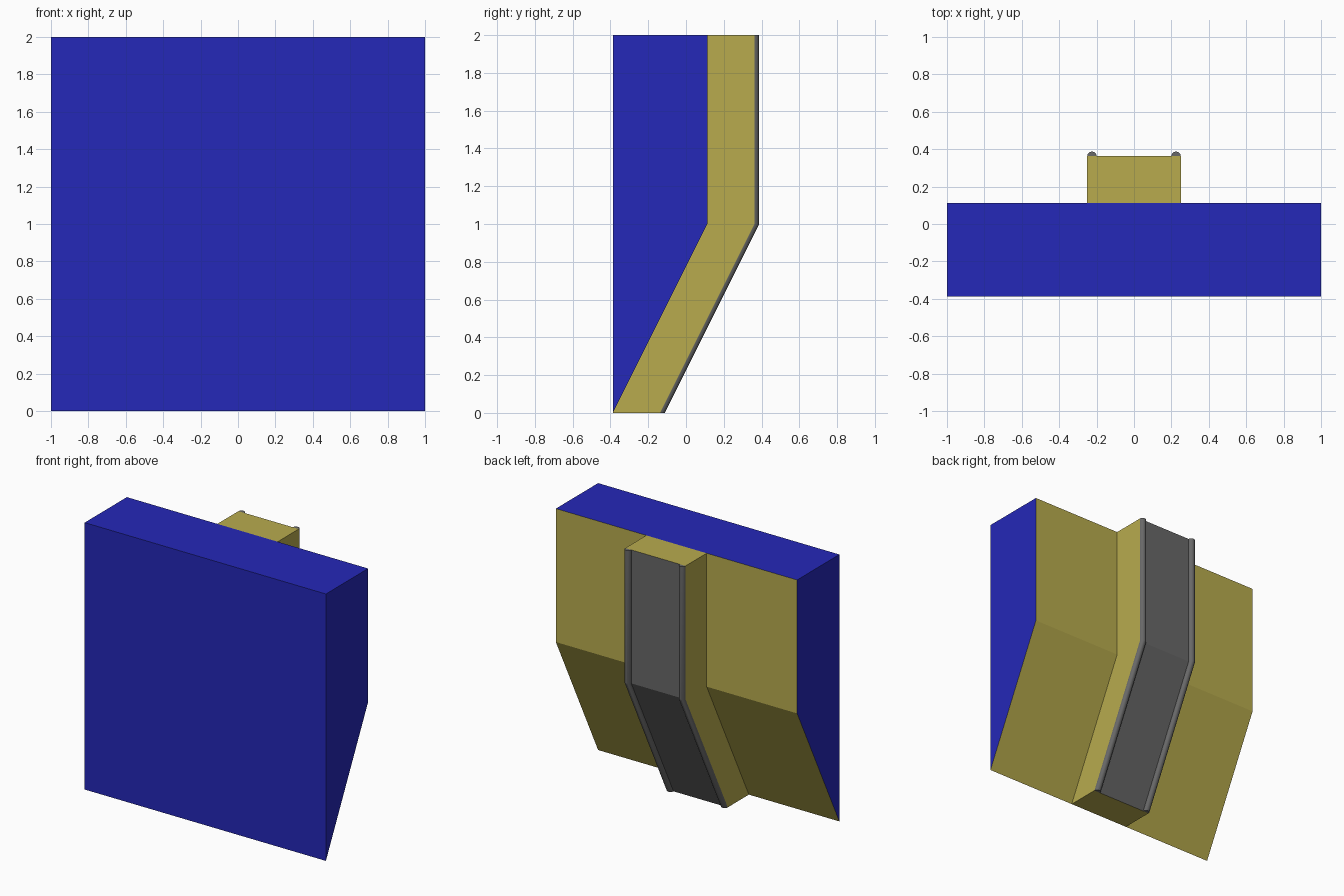
import bpy, bmesh, math

if "Cube" in bpy.data.objects:
    bpy.data.objects.remove(bpy.data.objects["Cube"])

FRONT = -0.3875          # y of the flat front face
# Line followed by the back of the wall: (y, z)
PATH = [(FRONT, 0.0), (FRONT + 0.5, 1.0), (FRONT + 0.5, 2.0)]


def material(name, rgb):
    m = bpy.data.materials.new(name)
    m.diffuse_color = (*rgb, 1)
    m.use_nodes = True
    m.node_tree.nodes["Principled BSDF"].inputs["Base Color"].default_value = m.diffuse_color
    return m


BLUE = material("blue", (0.018, 0.021, 0.48))
OLIVE = material("olive", (0.48, 0.41, 0.076))
GREY = material("grey", (0.14, 0.14, 0.14))


def finish(name, bm, mats):
    bmesh.ops.recalc_face_normals(bm, faces=bm.faces)
    mesh = bpy.data.meshes.new(name)
    bm.to_mesh(mesh)
    bm.free()
    for m in mats:
        mesh.materials.append(m)
    ob = bpy.data.objects.new(name, mesh)
    bpy.context.collection.objects.link(ob)
    return ob


def sweep(name, section, mats, accent_edge=None):
    """Carry a closed (x, depth) section up the wall line, keeping ends level."""
    bm = bmesh.new()
    rings = [[bm.verts.new((x, y + d, z)) for x, d in section] for y, z in PATH]
    n = len(section)
    for a, b in zip(rings, rings[1:]):
        for i in range(n):
            j = (i + 1) % n
            f = bm.faces.new((a[i], a[j], b[j], b[i]))
            f.material_index = 1 if i == accent_edge else 0
    bm.faces.new(rings[0])
    bm.faces.new(rings[-1])
    return finish(name, bm, mats)


# Wall: side profile extruded in x, olive on the two back faces
bm = bmesh.new()
profile = PATH + [(FRONT, 2.0)]
left, right = ([bm.verts.new((x, y, z)) for y, z in profile] for x in (-1, 1))
bm.faces.new(left)
bm.faces.new(right)
for i in range(4):
    j = (i + 1) % 4
    f = bm.faces.new((left[i], left[j], right[j], right[i]))
    f.material_index = 1 if i < 2 else 0
finish("wall", bm, [BLUE, OLIVE])

# Raised channel on the back, with a grey running surface
sweep("channel", [(-0.25, 0), (0.25, 0), (0.25, 0.25), (-0.25, 0.25)],
      [OLIVE, GREY], accent_edge=2)

# Half-round rails along both edges of the running surface
R, SEG = 0.025, 8
for side, label in ((-1, "left"), (1, "right")):
    arc = [(side * 0.225 + R * math.cos(math.pi * k / SEG),
            0.25 + R * math.sin(math.pi * k / SEG)) for k in range(SEG + 1)]
    rail = sweep(label + "_rail", arc, [GREY])
    bpy.ops.object.select_all(action='DESELECT')
    rail.select_set(True)
    bpy.context.view_layer.objects.active = rail
    bpy.ops.object.shade_smooth_by_angle(angle=math.radians(25))
